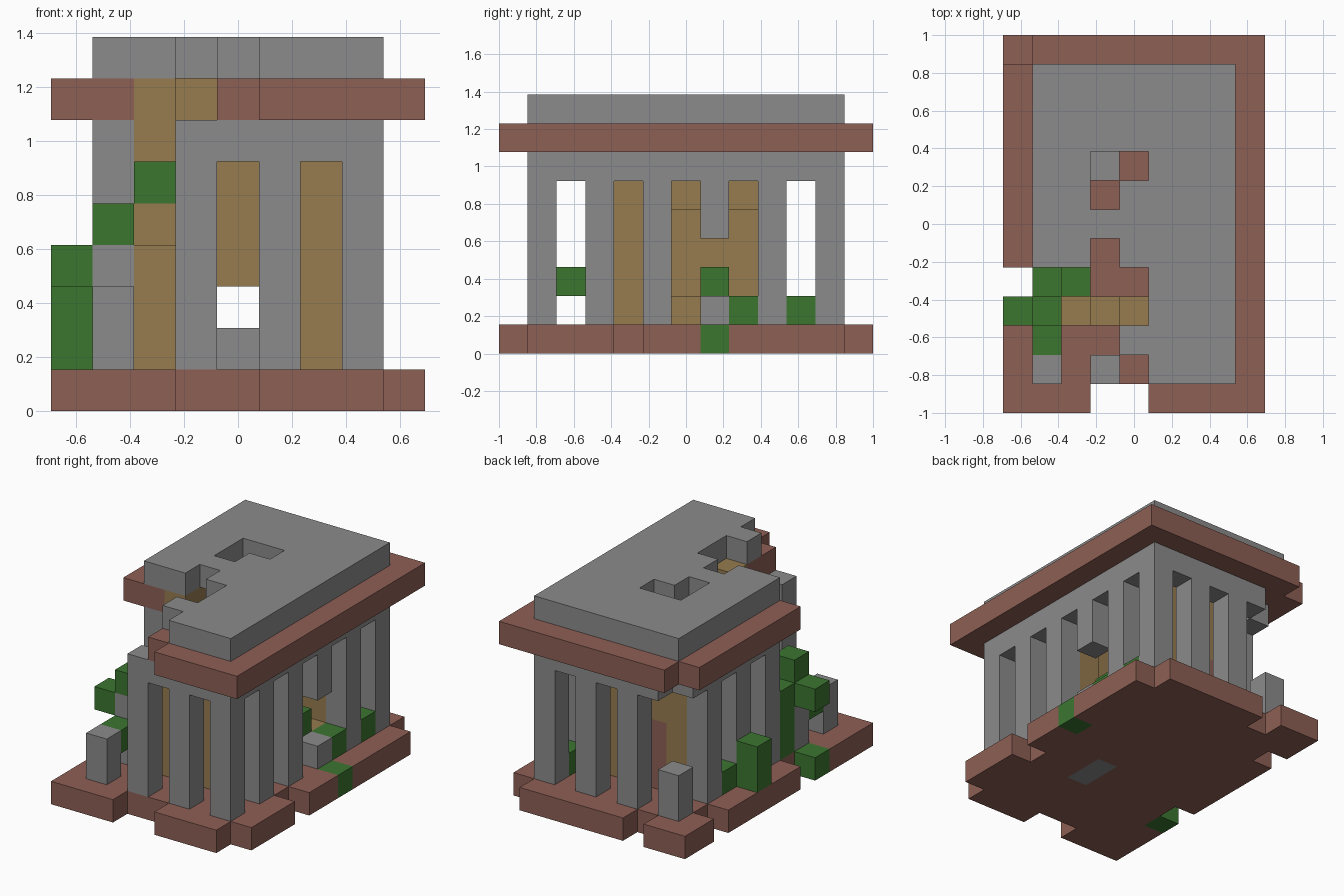
import bpy, bmesh
from mathutils import Vector

cube = bpy.data.objects.get("Cube")
if cube:
    bpy.data.objects.remove(cube, do_unlink=True)

U = 2 / 13  # size of one building block


def material(name, rgb):
    m = bpy.data.materials.new(name)
    m.use_nodes = True
    m.diffuse_color = (*rgb, 1)
    m.node_tree.nodes["Principled BSDF"].inputs["Base Color"].default_value = (*rgb, 1)
    return m


MATS = {
    "stone": material("grey stone", (0.26, 0.26, 0.26)),
    "brick": material("red brick", (0.27, 0.115, 0.09)),
    "wood": material("tan wood", (0.31, 0.2, 0.08)),
    "leaf": material("green leaf", (0.045, 0.18, 0.03)),
}
cells = {}


def span(r):
    return range(r[0], r[1] + 1) if isinstance(r, tuple) else (r,)


def fill(part, mat, x, y, z):
    for i in span(x):
        for j in span(y):
            for k in span(z):
                cells[i, j, k] = (part, mat)


def clear(x, y, z):
    for i in span(x):
        for j in span(y):
            for k in span(z):
                cells.pop((i, j, k), None)


# Floor slab with crumbled edges
fill("floor_slab", "brick", (0, 8), (0, 12), 0)
clear((3, 4), 0, 0)
for i, j in ((8, 0), (8, 4), (8, 12), (0, 4), (0, 10), (2, 12)):
    clear(i, j, 0)
fill("floor_slab", "stone", 5, (4, 5), 0)

# Ring of columns
for i in (1, 3, 5, 7):
    for j in (1, 11):
        fill("columns", "stone", i, j, (1, 5))
for j in (3, 5, 7, 9):
    for i in (1, 7):
        fill("columns", "stone", i, j, (1, 5))
clear(1, (1, 3), (4, 5))
clear(1, 1, 3)
clear(1, 11, (3, 5))
clear(7, 7, (2, 3))

# Lintel over the columns
fill("lintel", "stone", (1, 7), (1, 11), 6)
clear((2, 6), (2, 10), 6)
clear((1, 2), 1, 6)
clear(1, (1, 4), 6)
clear(1, 11, 6)

# Cornice
fill("cornice", "brick", (0, 8), (0, 12), 7)
clear((0, 4), 0, 7)
clear((0, 3), (1, 2), 7)
clear((0, 1), (3, 4), 7)
clear(0, 12, 7)

# Inner chamber, hollow with doors and a breach in one wall
fill("chamber", "wood", (2, 6), (3, 9), (1, 7))
clear((3, 5), (4, 8), (1, 7))
clear(4, 3, (1, 2))
clear(4, 9, (1, 2))
clear(6, (6, 8), (2, 4))
clear(2, 3, (4, 7))
clear(2, 4, (5, 7))
clear(3, 3, 7)
fill("chamber", "brick", 3, 9, (1, 3))

# Roof slab with broken corner and hole
fill("roof_slab", "stone", (1, 7), (1, 11), 8)
clear((1, 4), 1, 8)
clear((1, 3), 2, 8)
clear((1, 4), (3, 4), 8)
clear(3, 5, 8)
clear(3, (7, 8), 8)
clear(4, 8, 8)

# Fallen stones inside
fill("rubble", "stone", 3, 8, 1)
fill("rubble", "stone", 4, 6, 1)

# Overgrowth
for x, y, z in ((0, 3, 0), (0, 3, 3), (1, 3, 4), (1, 4, (1, 3)), (2, 4, 5),
                (1, 2, 2), (0, 7, (1, 2)), (1, 8, 1), (8, 7, 0), (6, 7, 2),
                (7, 8, 1), (7, 10, 1)):
    fill("overgrowth", "leaf", x, y, z)


# Turn the blocks of each part into one outer skin
def build(part):
    names = list(MATS)
    used = [n for n in names if (part, n) in cells.values()]
    bm = bmesh.new()
    origin = Vector((4.5, 6.5, 0))
    for c, (p, mat) in cells.items():
        if p != part:
            continue
        centre = Vector(c) + Vector((0.5, 0.5, 0.5)) - origin
        for axis in range(3):
            for s in (-1, 1):
                n = Vector((0, 0, 0))
                n[axis] = s
                if tuple(int(a + b) for a, b in zip(c, n)) in cells:
                    continue
                a = Vector((0, 0, 0))
                a[(axis + 1) % 3] = 0.5
                b = n.cross(a)
                mid = centre + n / 2
                ring = (mid - a - b, mid + a - b, mid + a + b, mid - a + b)
                f = bm.faces.new([bm.verts.new(v * U) for v in ring])
                f.material_index = used.index(mat)
    bmesh.ops.remove_doubles(bm, verts=bm.verts, dist=0.001)
    bmesh.ops.dissolve_limit(bm, angle_limit=0.01, verts=bm.verts, edges=bm.edges,
                             delimit={"MATERIAL"})
    mesh = bpy.data.meshes.new(part)
    bm.to_mesh(mesh)
    bm.free()
    for n in used:
        mesh.materials.append(MATS[n])
    bpy.context.collection.objects.link(bpy.data.objects.new(part, mesh))


for part in sorted({p for p, _ in cells.values()}):
    build(part)
